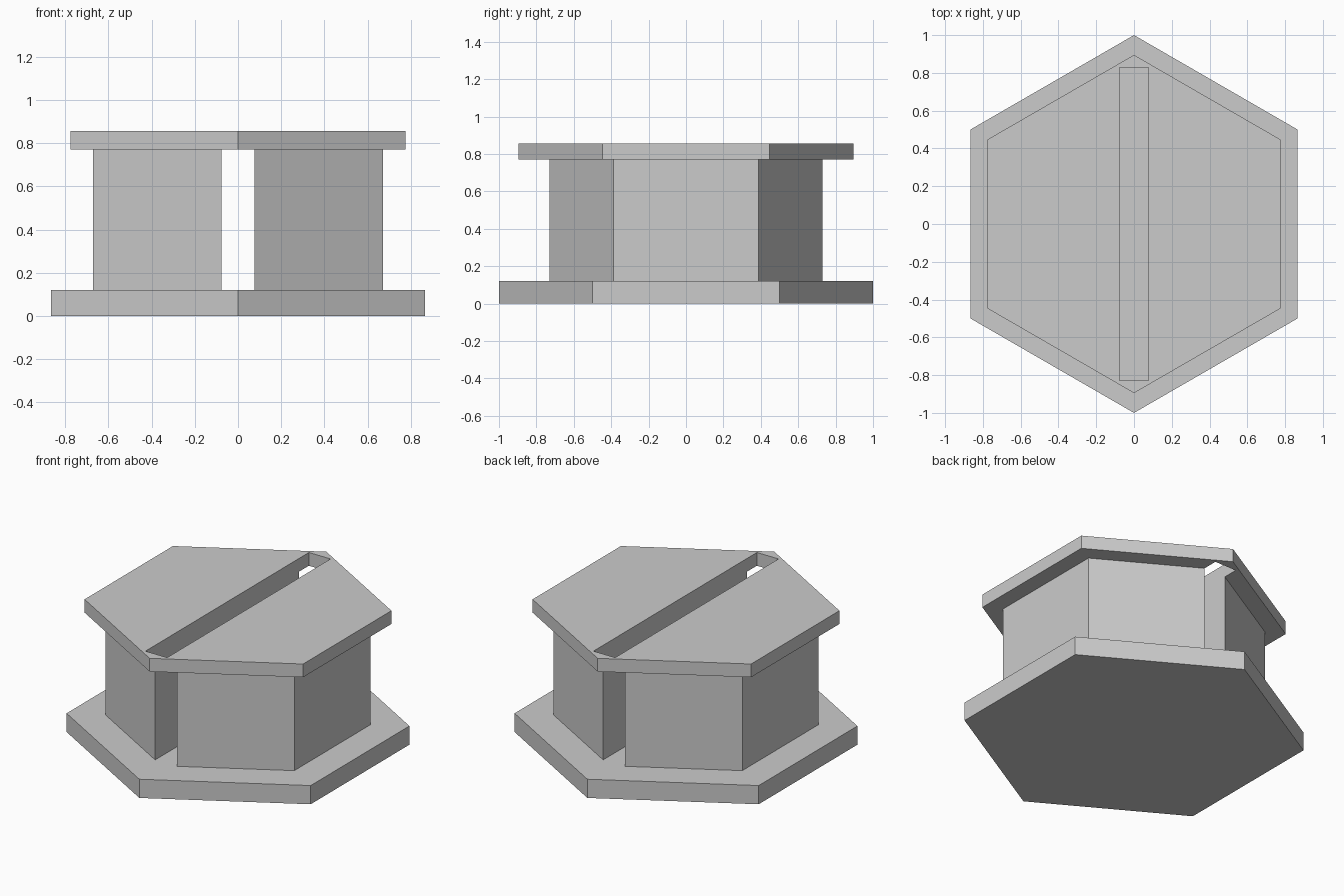
import bpy
import bmesh
from math import pi, sin, cos

cube = bpy.data.objects.get("Cube")
if cube:
    bpy.data.objects.remove(cube, do_unlink=True)

grey = bpy.data.materials.new("plain grey")
grey.use_nodes = True
colour = (0.6, 0.6, 0.6, 1)
grey.diffuse_color = colour
grey.node_tree.nodes["Principled BSDF"].inputs["Base Color"].default_value = colour


def prism(name, outline, bottom, top):
    """Extrude a flat outline from bottom to top."""
    bm = bmesh.new()
    face = bm.faces.new([bm.verts.new((x, y, bottom)) for x, y in outline])
    ext = bmesh.ops.extrude_face_region(bm, geom=[face])
    verts = [v for v in ext["geom"] if isinstance(v, bmesh.types.BMVert)]
    bmesh.ops.translate(bm, verts=verts, vec=(0, 0, top - bottom))
    bmesh.ops.recalc_face_normals(bm, faces=bm.faces)
    mesh = bpy.data.meshes.new(name)
    bm.to_mesh(mesh)
    bm.free()
    mesh.materials.append(grey)
    obj = bpy.data.objects.new(name, mesh)
    bpy.context.collection.objects.link(obj)
    return obj


def hexagon(radius):
    """Hexagon with points towards front and back."""
    return [(radius * sin(i * pi / 3), radius * cos(i * pi / 3)) for i in range(6)]


BASE_TOP, BODY_TOP, CAP_TOP = 0.12, 0.77, 0.855
SLOT = 0.077      # half width of the slot
BODY_R = 0.774

# Base plate
prism("base_plate", hexagon(1.0), 0, BASE_TOP)

# Two body halves either side of the slot
side, corner = BODY_R * cos(pi / 6), BODY_R / 2
inner = BODY_R - SLOT * (BODY_R - corner) / side
for name, s in (("left_body", 1), ("right_body", -1)):
    half = [(s * SLOT, -inner), (s * side, -corner), (s * side, corner), (s * SLOT, inner)]
    prism(name, half, BASE_TOP, BODY_TOP)

# Top plate with a slot cut through it
top_plate = prism("top_plate", hexagon(0.895), BODY_TOP, CAP_TOP)
end = 0.828
cutter = prism("slot_cutter", [(-SLOT, -end), (SLOT, -end), (SLOT, end), (-SLOT, end)],
               BODY_TOP - 0.1, CAP_TOP + 0.1)
cutter.hide_render = True
cutter.hide_set(True)
cut = top_plate.modifiers.new("slot", "BOOLEAN")
cut.operation = "DIFFERENCE"
cut.solver = "EXACT"
cut.object = cutter
